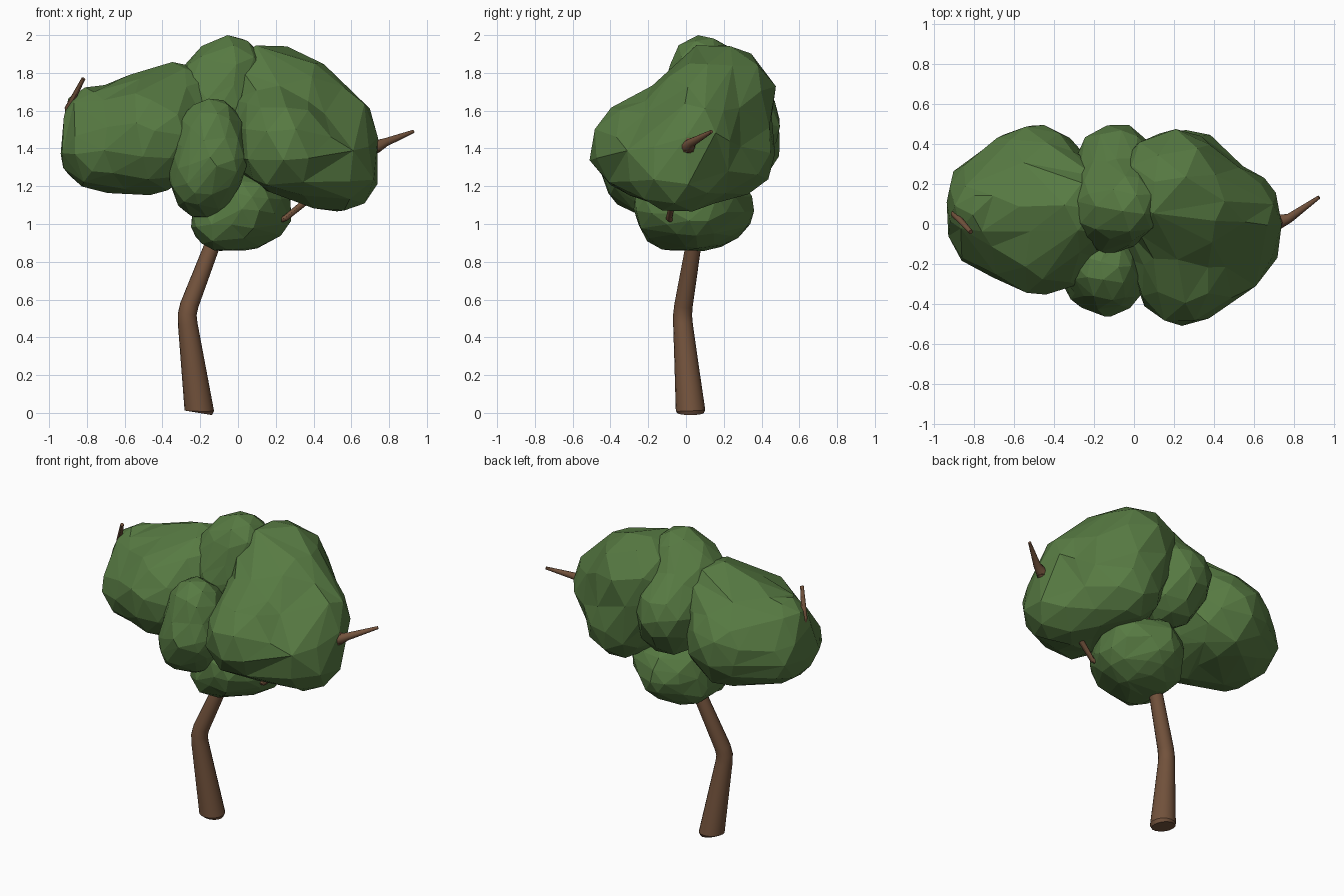
import bpy, bmesh, random
from mathutils import Vector, noise
from mathutils.bvhtree import BVHTree

if "Cube" in bpy.data.objects:
    bpy.data.objects.remove(bpy.data.objects["Cube"])

random.seed(4)


def material(name, colour):
    m = bpy.data.materials.new(name)
    m.diffuse_color = (*colour, 1)
    m.use_nodes = True
    m.node_tree.nodes["Principled BSDF"].inputs["Base Color"].default_value = m.diffuse_color
    return m


BARK = material("bark", (0.17, 0.085, 0.045))
LEAF = material("leaf", (0.095, 0.195, 0.055))


def limb(name, points, sides=12):
    """Tapered tube through (x, y, z, radius) points."""
    cu = bpy.data.curves.new(name, 'CURVE')
    cu.dimensions = '3D'
    cu.bevel_depth = 1
    cu.bevel_resolution = sides // 2 - 2
    cu.use_fill_caps = True
    sp = cu.splines.new('POLY')
    sp.points.add(len(points) - 1)
    for p, (x, y, z, r) in zip(sp.points, points):
        p.co = (x, y, z, 1)
        p.radius = r
    ob = bpy.data.objects.new(name, cu)
    bpy.context.collection.objects.link(ob)
    bpy.ops.object.select_all(action='DESELECT')
    ob.select_set(True)
    bpy.context.view_layer.objects.active = ob
    bpy.ops.object.convert(target='MESH')
    ob = bpy.context.object
    ob.data.materials.clear()
    ob.data.materials.append(BARK)
    bpy.ops.object.shade_smooth_by_angle()


def ray_exit(c, d, lobe):
    """Distance from c along d to the far side of a spherical lobe."""
    o = Vector(lobe[:3]) - c
    b = o.dot(d)
    q = b * b - o.length_squared + lobe[3] ** 2
    return b + q ** 0.5 if q > 0 else 0


def clump(name, lobes, wrap=0.75, keep=0.5):
    """Faceted leaf mass wrapped around several spherical lobes."""
    hull = bmesh.new()
    for x, y, z, r in lobes:
        ret = bmesh.ops.create_icosphere(hull, subdivisions=3, radius=r)
        bmesh.ops.translate(hull, verts=ret["verts"], vec=(x, y, z))
    pts = [v.co.copy() for v in hull.verts]
    hull.clear()
    for p in pts:
        hull.verts.new(p)
    bmesh.ops.convex_hull(hull, input=hull.verts[:])
    tree = BVHTree.FromBMesh(hull)
    hull.free()

    c = sum((Vector(l[:3]) for l in lobes), Vector()) / len(lobes)
    bm = bmesh.new()
    bmesh.ops.create_icosphere(bm, subdivisions=3, radius=1)
    for v in bm.verts:
        d = (v.co + Vector(random.uniform(-.04, .04) for _ in range(3))).normalized()
        outer = tree.ray_cast(c, d)[3] or 0.2
        inner = max(ray_exit(c, d, l) for l in lobes)
        r = wrap * outer + (1 - wrap) * inner if inner > 0 else outer
        p = c + d * (r + 0.003)
        v.co = p + d * 0.012 * noise.noise(p * 7)
    me = bpy.data.meshes.new(name)
    bm.to_mesh(me)
    bm.free()
    me.materials.append(LEAF)
    ob = bpy.data.objects.new(name, me)
    bpy.context.collection.objects.link(ob)
    # thin the mesh to large irregular facets
    dec = ob.modifiers.new("facets", 'DECIMATE')
    dec.ratio = keep


# Trunk and limbs
limb("trunk", [(-.207, .024, 0, .07), (-.205, .024, .012, .078), (-.237, .003, .25, .064),
               (-.266, -.016, .47, .052), (-.269, -.018, .52, .05), (-.258, -.013, .57, .049),
               (-.147, .035, .86, .042), (-.09, .05, 1.02, .036)], 16)
limb("left_branch", [(-.09, .05, 1.0, .03), (-.35, .08, 1.3, .026), (-.86, .06, 1.55, .021),
                     (-.895, .055, 1.585, .02), (-.9, .05, 1.615, .018), (-.818, -.04, 1.77, .011)])
limb("right_branch", [(-.09, .05, .95, .028), (.25, -.09, 1.03, .016), (.36, -.07, 1.12, .018),
                      (.69, .01, 1.385, .03), (.73, .012, 1.41, .036), (.78, .03, 1.432, .023),
                      (.928, .135, 1.49, .009)])
limb("right_stub", [(.725, .012, 1.38, .03), (.72, .01, 1.44, .025), (.695, -.002, 1.52, .011)])
limb("back_branch", [(-.09, .05, 1.0, .028), (.0, .14, 1.2, .018), (.08, .2, 1.4, .014)])

# Leaf clumps
clump("left_leaves", [(-.67, .08, 1.43, .265), (-.5, .22, 1.44, .28), (-.46, -.07, 1.45, .29),
                      (-.32, .08, 1.6, .255), (-.77, .08, 1.57, .16), (-.73, .14, 1.4, .21),
                      (-.71, -.02, 1.39, .22), (-.5, .17, 1.55, .23)])
clump("right_leaves", [(.18, .2, 1.68, .275), (.25, -.27, 1.40, .245), (.52, -.05, 1.28, .23),
                       (.54, .06, 1.49, .2), (.28, .25, 1.36, .22), (.17, 0, 1.43, .25),
                       (.12, .1, 1.79, .16), (.5, -.15, 1.32, .2), (.35, .1, 1.66, .21)])
clump("top_leaves", [(-.04, .09, 1.82, .18), (-.12, .09, 1.77, .18), (-.09, .29, 1.54, .21),
                     (-.12, .05, 1.6, .2), (-.06, .24, 1.44, .2)], 0.9)
clump("front_leaves", [(-.14, -.24, 1.5, .165), (-.18, -.18, 1.2, .17), (-.2, -.27, 1.24, .165),
                       (-.22, -.2, 1.38, .15), (-.13, -.28, 1.33, .18), (-.15, -.1, 1.42, .16)], 0.9)
clump("lower_leaves", [(-.1, -.09, 1.01, .15), (-.09, .11, 1.01, .15), (.12, .04, 1.07, .17),
                       (0, .18, 1.08, .18), (.03, -.1, 1.09, .18), (.17, .15, 1.13, .11),
                       (.05, .05, 1.02, .16), (-.06, .08, 1.12, .18)], 0.9)
